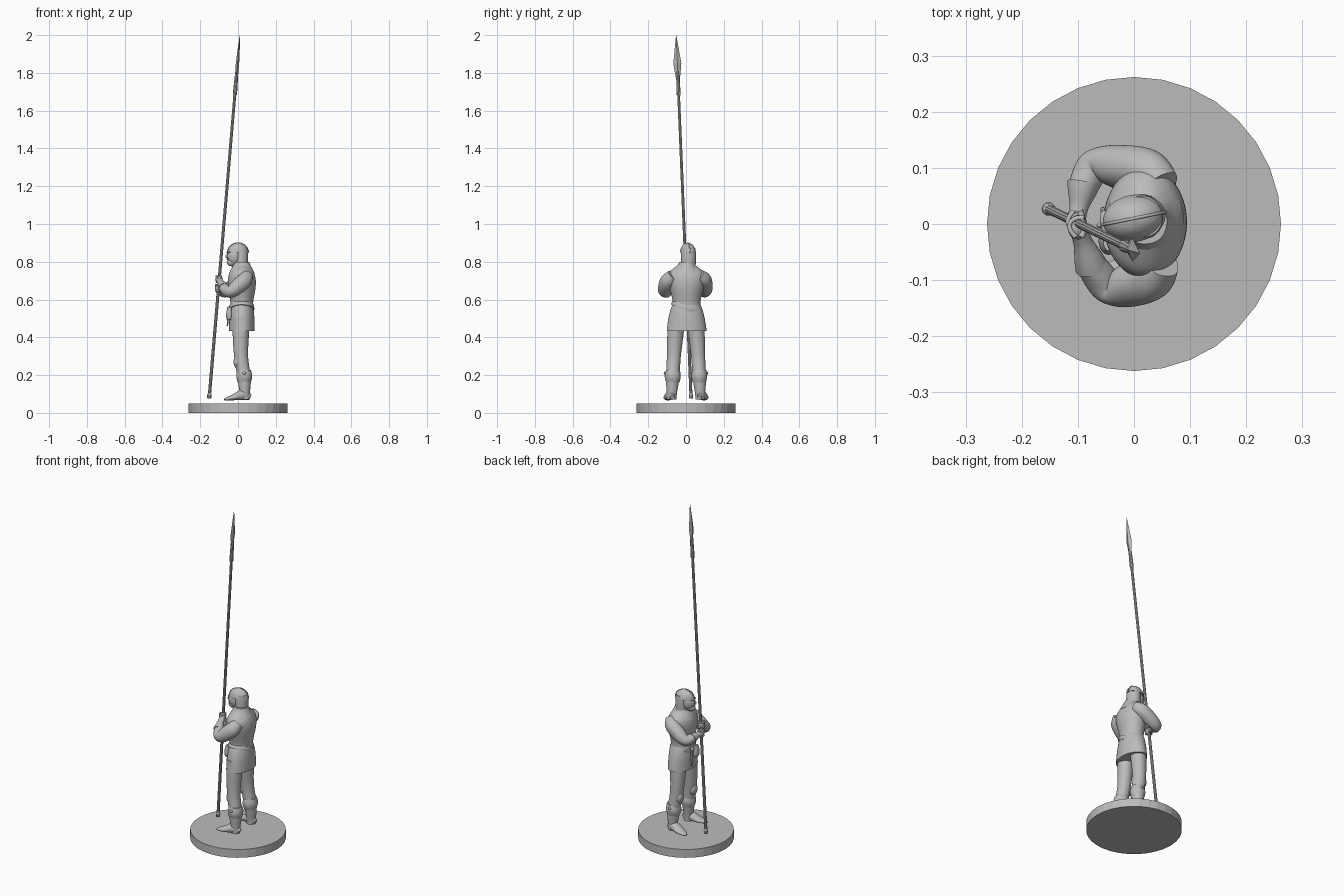
import bpy, bmesh, math
from mathutils import Matrix, Quaternion, Vector

cube = bpy.data.objects.get("Cube")
if cube:
    bpy.data.objects.remove(cube)

colour = (.5, .5, .5, 1)
grey = bpy.data.materials.new("plain grey")
grey.use_nodes = True
grey.diffuse_color = colour
grey.node_tree.nodes["Principled BSDF"].inputs["Base Color"].default_value = colour


def finish(name, bm, subdivide=0):
    bmesh.ops.recalc_face_normals(bm, faces=bm.faces)
    mesh = bpy.data.meshes.new(name)
    bm.to_mesh(mesh)
    bm.free()
    mesh.materials.append(grey)
    part = bpy.data.objects.new(name, mesh)
    bpy.context.collection.objects.link(part)
    if subdivide:
        modifier = part.modifiers.new("rounding", 'SUBSURF')
        modifier.levels = modifier.render_levels = subdivide
    return part


def loft(name, path, widths, depths=None, upright=False, sides=16, smooth=True, ripple=0):
    """Skin elliptical sections along a path, with crisp flat ends and optional cloth ripples."""
    bm = bmesh.new()
    crease = bm.edges.layers.float.new("crease_edge")
    path = [Vector(point) for point in path]
    depths = depths or widths
    turn, previous, rings = Quaternion(), None, []
    for i, (centre, width, depth) in enumerate(zip(path, widths, depths)):
        if not upright:
            ahead = path[min(i + 1, len(path) - 1)] - path[max(i - 1, 0)]
            turn = previous.rotation_difference(ahead) @ turn if previous else ahead.to_track_quat('Z', 'Y')
            previous = ahead
        ring = []
        for k in range(sides):
            angle = math.tau * k / sides
            swell = 1 + ripple * math.sin(5 * angle + 2 * i)
            offset = Vector((width * math.cos(angle), depth * math.sin(angle), 0)) * swell
            ring.append(bm.verts.new(centre + turn @ offset))
        rings.append(ring)
    for low, high in zip(rings, rings[1:]):
        for k in range(sides):
            following = (k + 1) % sides
            face = bm.faces.new((low[k], low[following], high[following], high[k]))
            face.smooth = smooth
    for ring in (rings[0], rings[-1]):
        cap = bm.faces.new(ring)
        for edge in cap.edges:
            edge[crease] = 1
    return finish(name, bm, subdivide=2 if smooth else 0)


def column(name, middle, heights, depths, widths, **options):
    """Stack level sections above one middle point."""
    path = [(*middle, height) for height in heights]
    return loft(name, path, depths, widths, upright=True, **options)


def ball(name, centre, size):
    bm = bmesh.new()
    bmesh.ops.create_uvsphere(bm, u_segments=20, v_segments=12, radius=1)
    bm.transform(Matrix.Translation(centre) @ Matrix.Diagonal((*size, 1)))
    for face in bm.faces:
        face.smooth = True
    return finish(name, bm)


# Round display base
base_radius = .262
column("base", (0, 0), (0, .05), [base_radius] * 2, [base_radius] * 2, sides=32, smooth=False)

# Tunic, flared skirt and hood mantle share the body's middle line
body = (.02, .003)
column("tunic_body", body, (.54, .59, .65, .7, .74, .76, .78),
       (.06, .06, .075, .078, .07, .05, .04), (.08, .072, .09, .105, .1, .08, .05))
column("tunic_skirt", body, (.434, .5, .55, .59), (.07, .069, .065, .056), (.108, .1, .087, .068), ripple=.015)
column("hood_mantle", body, (.735, .75, .775, .8), (.07, .065, .05, .04), (.088, .076, .05, .04), ripple=.03)

# Slanted belt with buckle, pouch and hanging strap end
belt = column("belt", (0, 0), (-.012, 0, .012), (.067, .069, .066), (.086, .087, .083))
belt.location = (*body, .555)
belt.rotation_euler.x = -.36
ball("belt_buckle", (-.05, .01, .55), (.008, .014, .014))
column("belt_pouch", (-.045, -.03), (.495, .51, .54, .56), (.015, .02, .016, .01), (.02, .027, .024, .018))
loft("belt_strap_end", [(-.05, .02, .55), (-.056, .024, .46)], (.004, .004), (.007, .007), upright=True)

# Head, built about its own centre and then turned slightly aside
rise = [math.radians(step) for step in range(0, 90, 17)]
head_parts = [
    ball("face", (-.018, 0, 0), (.042, .034, .052)),
    ball("beard", (-.034, 0, -.032), (.027, .023, .022)),
    ball("moustache", (-.054, 0, -.016), (.007, .018, .005)),
    ball("nose", (-.058, 0, 0), (.01, .006, .011)),
    ball("brow", (-.05, 0, .02), (.011, .025, .006)),
    column("coif", (.016, 0), (-.045, 0, .04), (.037, .039, .036), (.04, .042, .038)),
    column("helmet", (0, 0), [.018 + .053 * math.sin(a) for a in rise],
           [.058 * math.cos(a) for a in rise], [.043 * math.cos(a) for a in rise]),
]
arc = [math.radians(step) for step in range(0, 181, 20)]
crest = [(-.058 * math.cos(a), 0, .018 + .053 * math.sin(a)) for a in arc]
head_parts.append(loft("helmet_ridge", crest, [.003] * len(arc), sides=8))
for part in head_parts:
    part.matrix_world = Matrix.Translation((0, .01, .83)) @ Matrix.Rotation(.2, 4, 'Z')

# Legs, folded boot cuffs, knee pads and splayed shoes
for side, label in ((-1, "left"), (1, "right")):
    hip, knee = Vector((.015, side * .05, .5)), Vector((.014, side * .065, .29))
    calf, ankle = Vector((.033, side * .07, .2)), Vector((.036, side * .075, .1))
    sole = ankle - Vector((0, 0, .03))
    loft(label + "_leg", [hip, hip.lerp(knee, .5), knee, calf, calf.lerp(ankle, .5), ankle, sole],
         (.047, .044, .036, .038, .034, .026, .026), upright=True, ripple=.02)
    column(label + "_boot_cuff", calf.xy, (.162, .18, .2, .228), (.036, .042, .044, .037),
           (.036, .042, .045, .037), ripple=.04)
    ball(label + "_knee_pad", knee + Vector((-.018, 0, -.02)), (.02, .028, .034))
    ball(label + "_boot_knot", calf + Vector((0, side * .042, .01)), (.009, .006, .008))
    heel, toe = Vector((.064, side * .072, .066)), Vector((-.072, side * .1, .066))
    thickness = (.016, .027, .03, .022, .015, .011, .005)
    last = len(thickness) - 1
    lift = [heel.lerp(toe, i / last) + Vector((0, 0, deep)) for i, deep in enumerate(thickness)]
    loft(label + "_shoe", lift, (.012, .025, .028, .03, .031, .024, .008), thickness)

# Arms bent forward so that both hands meet on the shaft
arms = {
    "left": ((.05, -.07, .728), (.036, -.098, .7), (-.045, -.118, .632), (-.078, -.07, .665), (-.1, -.006, .708)),
    "right": ((.05, .07, .728), (.032, .096, .71), (-.072, .108, .638), (-.091, .066, .652), (-.103, .006, .662)),
}
for reach, (label, joints) in zip((1, -1), arms.items()):
    shoulder, upper, elbow, cuff, hand = map(Vector, joints)
    sleeve = [shoulder, upper, upper.lerp(elbow, .5), upper.lerp(elbow, .85),
              elbow.lerp(cuff, .15), elbow.lerp(cuff, .6), cuff]
    loft(label + "_sleeve", sleeve, (.032, .044, .041, .036, .033, .03, .027), ripple=.035)
    loft(label + "_glove", [cuff.lerp(hand, t) for t in (-.1, .2, .6, .9)], (.03, .026, .016, .017))
    ball(label + "_palm", hand, (.018, .022, .022))
    # Four fingers and a thumb curl around the shaft
    across, inward = Vector((0, reach * .017, 0)), Vector((.015, 0, 0))
    for finger in range(4):
        root = hand + Vector((-.004, 0, .015 - .01 * finger))
        curl = [root - across, root - inward, root + across - inward / 3, root + across + inward]
        loft(f"{label}_finger_{finger + 1}", curl, [.0055] * len(curl), sides=8)
    knuckle = hand + Vector((.006, 0, .015))
    loft(label + "_thumb", [knuckle - across, knuckle + inward / 2, knuckle + across], (.007, .006, .005), sides=8)

# Long spear: shaft, butt cap, socket and flat leaf blade
butt, tip = Vector((-.153, .027, .075)), Vector((.01, -.052, 2))


def spear_part(name, heights, depths, widths=None, sides=10):
    path = [butt.lerp(tip, (height - butt.z) / (tip.z - butt.z)) for height in heights]
    loft(name, path, depths, widths, upright=True, sides=sides, smooth=False)


spear_part("spear_shaft", (.08, 1.72), (.0085, .0075))
spear_part("spear_butt_cap", (.075, .08, .095, .105), (.008, .012, .012, .008))
spear_part("spear_socket", (1.68, 1.69, 1.82), (.01, .0115, .008))
spear_part("spear_blade", (1.76, 1.8, 1.85, 1.92, 2), (.007, .008, .009, .006, .0005),
           (.009, .015, .021, .012, .0005), sides=4)
